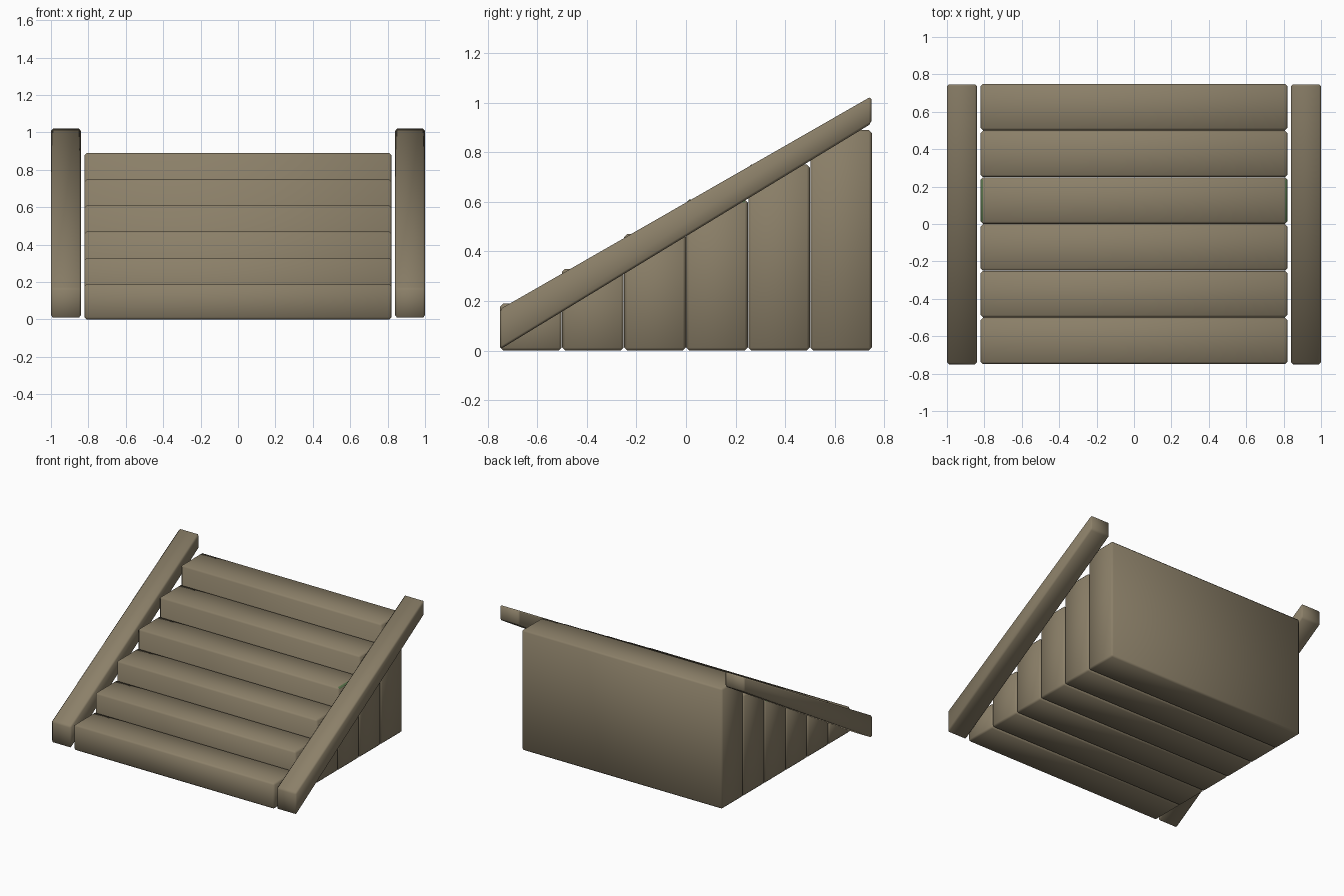
import bpy, bmesh

if "Cube" in bpy.data.objects:
    bpy.data.objects.remove(bpy.data.objects["Cube"])


def material(name, rgb):
    m = bpy.data.materials.new(name)
    m.diffuse_color = (*rgb, 1)
    m.use_nodes = True
    m.node_tree.nodes["Principled BSDF"].inputs["Base Color"].default_value = m.diffuse_color
    return m


wood = material("weathered_brown", (0.26, 0.215, 0.14))
moss = material("mossy_green", (0.10, 0.17, 0.07))


def prism(name, profile, x0, x1, bevel):
    """Extrude a (y, z) outline from x0 to x1 and chamfer every edge."""
    bm = bmesh.new()
    face = bm.faces.new([bm.verts.new((x0, y, z)) for y, z in profile])
    ext = bmesh.ops.extrude_face_region(bm, geom=[face])["geom"]
    verts = [v for v in ext if isinstance(v, bmesh.types.BMVert)]
    bmesh.ops.translate(bm, verts=verts, vec=(x1 - x0, 0, 0))
    bmesh.ops.bevel(bm, geom=bm.edges[:], offset=bevel, segments=1,
                    affect='EDGES', clamp_overlap=True)
    bmesh.ops.recalc_face_normals(bm, faces=bm.faces[:])
    mesh = bpy.data.meshes.new(name)
    bm.to_mesh(mesh)
    bm.free()
    mesh.materials.append(wood)
    obj = bpy.data.objects.new(name, mesh)
    bpy.context.collection.objects.link(obj)
    bpy.ops.object.select_all(action='DESELECT')
    obj.select_set(True)
    bpy.context.view_layer.objects.active = obj
    bpy.ops.object.shade_smooth_by_angle(angle=0.9)
    return obj


# Six full-height step blocks, rising toward the back
depth, gap = 0.25, 0.001
for i in range(6):
    y0 = -0.75 + i * depth + gap
    y1 = y0 + depth - 2 * gap
    top = 0.19 + i * 0.14
    step = prism(f"step_{i + 1}", [(y0, 0), (y1, 0), (y1, top), (y0, top)],
                 -0.82, 0.82, 0.012)
    # Fourth step has green end chamfers
    if i == 3:
        step.data.materials.append(moss)
        for p in step.data.polygons:
            if abs(p.normal.x) > 0.65 and p.normal.z > 0.65:
                p.material_index = 1

# Sloping side rails, slightly tapered, with plumb-cut ends
rail = [(-0.75, 0.005), (0.747, 0.915), (0.747, 1.025), (-0.75, 0.167)]
for side, x0, x1 in (("left", -1.0, -0.84), ("right", 0.84, 1.0)):
    prism(f"{side}_rail", rail, x0, x1, 0.01)
